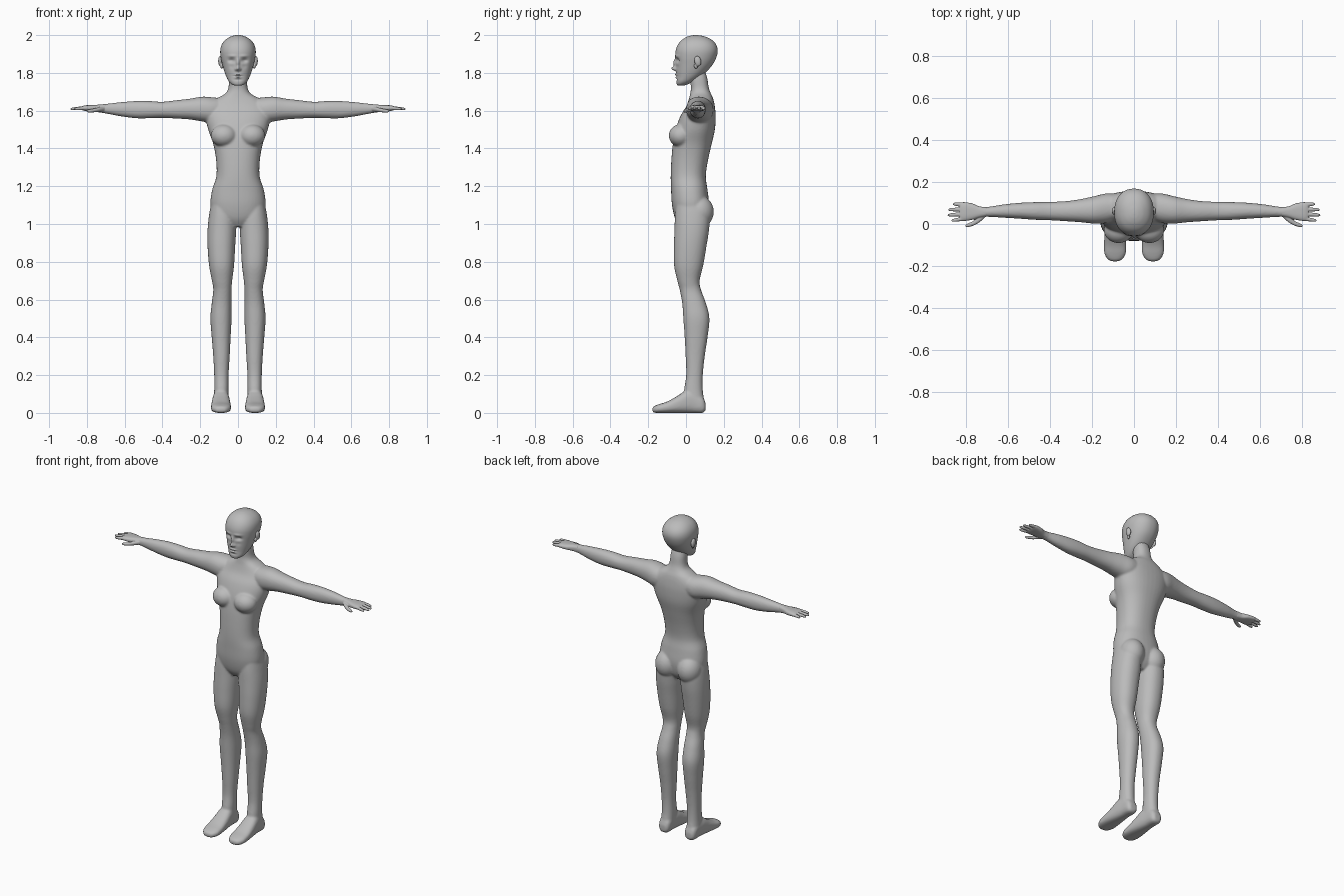
import bpy, bmesh, math
from mathutils import Vector, Matrix

skin = bpy.data.materials.new("plain_grey")
skin.diffuse_color = (0.5, 0.5, 0.5, 1)


def spline(rows, steps):
    """Catmull-Rom interpolation through rows of numbers."""
    out = []
    for i in range(len(rows) - 1):
        p0, p1 = rows[max(i - 1, 0)], rows[i]
        p2, p3 = rows[i + 1], rows[min(i + 2, len(rows) - 1)]
        for s in range(steps):
            t = s / steps
            out.append([0.5 * (2 * b + (c - a) * t + (2 * a - 5 * b + 4 * c - d) * t * t
                               + (3 * b - a - 3 * c + d) * t ** 3)
                        for a, b, c, d in zip(p0, p1, p2, p3)])
    return out + [list(rows[-1])]


def loft(bm, axis, rows, power=2.2, segs=40, steps=5, mirror=False):
    """Rows: position on axis, then min/max of the two other axes in xyz order."""
    others = [k for k in range(3) if k != axis]
    for side in ((1, -1) if mirror else (1,)):
        rings = []
        for t, u0, u1, v0, v1 in spline(rows, steps):
            ring = []
            for k in range(segs):
                a = 2 * math.pi * k / segs
                c, s = math.cos(a), math.sin(a)
                p = [0, 0, 0]
                p[axis] = t
                p[others[0]] = (u0 + u1) / 2 + (u1 - u0) / 2 * math.copysign(abs(c) ** (2 / power), c)
                p[others[1]] = (v0 + v1) / 2 + (v1 - v0) / 2 * math.copysign(abs(s) ** (2 / power), s)
                p[0] *= side
                ring.append(bm.verts.new(p))
            rings.append(ring)
        for r, q in zip(rings, rings[1:]):
            for k in range(segs):
                n = (k + 1) % segs
                bm.faces.new((r[k], r[n], q[n], q[k]))
        bm.faces.new(rings[0])
        bm.faces.new(rings[-1])


def ball(bm, centre, radii, mirror=True, tilt=0):
    for side in ((1, -1) if mirror else (1,)):
        m = (Matrix.Translation((centre[0] * side, centre[1], centre[2]))
             @ Matrix.Rotation(tilt, 4, 'X') @ Matrix.Diagonal((*radii, 1)))
        bmesh.ops.create_uvsphere(bm, u_segments=32, v_segments=20, radius=1, matrix=m)


def finish(bm, name, voxel=0, smooth=0):
    bmesh.ops.recalc_face_normals(bm, faces=bm.faces)
    for f in bm.faces:
        f.smooth = True
    me = bpy.data.meshes.new(name)
    bm.to_mesh(me)
    bm.free()
    me.materials.append(skin)
    ob = bpy.data.objects.new(name, me)
    bpy.context.collection.objects.link(ob)
    if voxel:
        r = ob.modifiers.new("blend", 'REMESH')
        r.mode, r.voxel_size, r.use_smooth_shade = 'VOXEL', voxel, True
        s = ob.modifiers.new("soften", 'SMOOTH')
        s.factor, s.iterations = 0.5, smooth
    return ob


# Body: torso with neck, legs, feet and arms blended into one skin
bm = bmesh.new()
torso = [(.985, .05, -.03, .08), (1.03, .125, -.058, .11), (1.10, .146, -.074, .122),
         (1.18, .137, -.079, .114), (1.25, .115, -.081, .105), (1.33, .115, -.078, .115),
         (1.42, .130, -.07, .135), (1.50, .158, -.055, .153), (1.57, .172, -.03, .157),
         (1.62, .165, 0, .153), (1.66, .12, .015, .145), (1.69, .068, .022, .132),
         (1.72, .051, .026, .121), (1.77, .047, .022, .113), (1.81, .04, .03, .1)]
loft(bm, 2, [(z, -w, w, a, b) for z, w, a, b in torso], power=2.3)
ball(bm, (.074, -.028, 1.468), (.07, .063, .06))                  # breasts
ball(bm, (.076, .07, 1.065), (.072, .077, .085))                  # buttocks
legs = [(1.12, .03, .14, -.05, .1), (1.05, .012, .153, -.058, .125), (.97, .01, .161, -.061, .122),
        (.88, .015, .161, -.064, .108), (.78, .021, .153, -.063, .091), (.70, .031, .138, -.046, .072),
        (.65, .034, .131, -.033, .08), (.58, .034, .139, -.02, .106), (.50, .034, .146, -.014, .124),
        (.40, .039, .139, -.007, .114), (.30, .044, .131, -.002, .099), (.20, .05, .126, .001, .089),
        (.12, .05, .126, -.01, .089), (.05, .052, .128, -.01, .098), (.012, .06, .12, 0, .095)]
loft(bm, 2, legs, mirror=True)
feet = [(.104, .07, .11, .015, .05), (.088, .055, .125, 0, .085), (.04, .05, .13, 0, .118),
        (0, .045, .135, 0, .118), (-.05, .04, .14, 0, .087), (-.10, .037, .143, 0, .06),
        (-.14, .039, .141, 0, .047), (-.168, .055, .125, .001, .036), (-.178, .075, .105, .008, .026)]
loft(bm, 1, feet, power=2.6, mirror=True)
arms = [(.06, .03, .14, 1.56, 1.662), (.13, .005, .145, 1.535, 1.670), (.19, .002, .132, 1.543, 1.674),
        (.25, .008, .119, 1.553, 1.664), (.32, .013, .109, 1.558, 1.656), (.40, .018, .105, 1.562, 1.647),
        (.47, .02, .104, 1.56, 1.651), (.54, .025, .101, 1.56, 1.651), (.62, .03, .093, 1.57, 1.645),
        (.69, .034, .082, 1.583, 1.637), (.73, .034, .081, 1.59, 1.633)]
loft(bm, 0, arms, mirror=True)
finish(bm, "body", 0.006, 6)

# Hands: palm, four fingers and thumb
bm = bmesh.new()
palm = [(.70, .036, .08, 1.587, 1.635), (.735, .03, .084, 1.591, 1.632), (.77, .02, .098, 1.595, 1.63),
        (.81, .014, .104, 1.599, 1.628), (.828, .017, .101, 1.604, 1.623)]
loft(bm, 0, palm, power=2.6, mirror=True)
for tip, y0, y1 in ((.868, .027, .016), (.887, .048, .042), (.884, .07, .068), (.862, .091, .095)):
    rows = []
    for t, r in ((0, .009), (.35, .0095), (.7, .0085), (.93, .006), (1, .002)):
        y, z = y0 + (y1 - y0) * t, 1.615 - .006 * t
        rows.append((.80 + (tip - .80) * t, y - r, y + r, z - r, z + r))
    loft(bm, 0, rows, segs=16, mirror=True)
thumb = [(.705, .035, .06, 1.598, 1.622), (.735, .008, .04, 1.594, 1.618), (.765, -.008, .014, 1.591, 1.611),
         (.79, -.015, .003, 1.59, 1.606), (.802, -.013, -.005, 1.595, 1.602)]
loft(bm, 0, thumb, segs=20, mirror=True)
finish(bm, "hands", 0.003, 3)

# Head: lofted skull, with the face pressed in and out by soft bumps
bm = bmesh.new()
skull = [(1.733, .018, -.043, -.01), (1.74, .034, -.049, .01), (1.755, .049, -.051, .04),
         (1.78, .062, -.05, .078), (1.81, .073, -.052, .112), (1.845, .083, -.054, .142),
         (1.88, .091, -.056, .16), (1.915, .094, -.055, .168), (1.945, .088, -.045, .162),
         (1.97, .072, -.027, .143), (1.988, .048, -.001, .113), (1.997, .024, .024, .082),
         (2.0, .006, .045, .06)]
loft(bm, 2, [(z, -w, w, a, b) for z, w, a, b in skull], segs=160, steps=9)
bumps = [(.034, 1.866, .018, .012, .013), (.034, 1.835, .014, .013, .003),    # eye sockets, cheeks
         (.032, 1.889, .022, .007, -.004),                                    # brows
         (0, 1.852, .008, .02, -.013), (0, 1.823, .009, .011, -.024),         # nose
         (.012, 1.819, .006, .007, -.007),                                    # nostrils
         (0, 1.791, .018, .005, -.008), (0, 1.776, .016, .005, -.007),        # lips
         (0, 1.7835, .022, .0025, .004), (0, 1.763, .02, .005, .003)]         # mouth line, chin dip
for v in bm.verts:
    if v.co.y < .03:
        shift = sum(d * math.exp(-((abs(v.co.x) - x) / sx) ** 2 - ((v.co.z - z) / sz) ** 2)
                    for x, z, sx, sz, d in bumps)
        v.co.y += shift
finish(bm, "head")

# Eyes
bm = bmesh.new()
ball(bm, (.034, -.021, 1.865), (.015, .015, .009))
finish(bm, "eyes")

# Ears: rim and lobe
bm = bmesh.new()
ball(bm, (.094, .062, 1.862), (.011, .018, .028), tilt=.2)
ball(bm, (.086, .052, 1.836), (.008, .01, .014), tilt=.2)
finish(bm, "ears", 0.003, 3)
